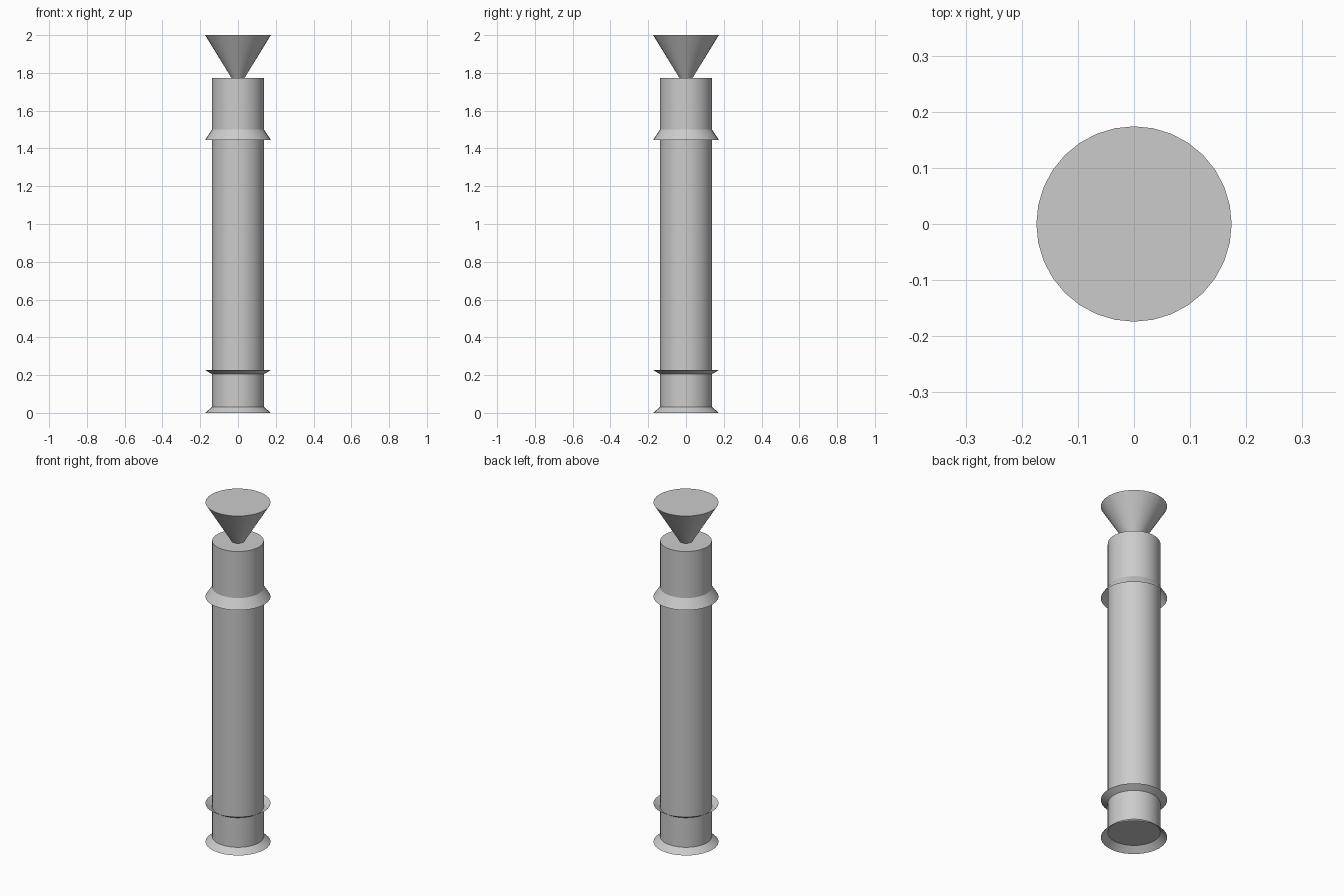
import bpy, bmesh, math
from mathutils import Matrix

if "Cube" in bpy.data.objects:
    bpy.data.objects.remove(bpy.data.objects["Cube"])

SIDES = 32
SHAFT_R = 0.138   # column radius
RIM_R = 0.174     # radius of every flared rim


def round_part(name, z0, z1, r0, r1, keep_bottom=False, keep_top=False):
    """Tapered round part between two heights, with optional end caps."""
    bm = bmesh.new()
    bmesh.ops.create_cone(bm, cap_ends=True, segments=SIDES, radius1=r0,
                          radius2=r1, depth=z1 - z0,
                          matrix=Matrix.Translation((0, 0, (z0 + z1) / 2)))
    drop = [f for f in bm.faces
            if (f.normal.z < -0.99 and not keep_bottom)
            or (f.normal.z > 0.99 and not keep_top)]
    bmesh.ops.delete(bm, geom=drop, context='FACES_ONLY')
    mesh = bpy.data.meshes.new(name)
    bm.to_mesh(mesh)
    bm.free()
    obj = bpy.data.objects.new(name, mesh)
    bpy.context.collection.objects.link(obj)
    # Smooth round walls, crisp rims
    bpy.ops.object.select_all(action='DESELECT')
    obj.select_set(True)
    bpy.context.view_layer.objects.active = obj
    bpy.ops.object.shade_smooth_by_angle(angle=math.radians(30))
    return obj


# Main column, closed at both ends
round_part("column", 0.031, 1.774, SHAFT_R, SHAFT_R, True, True)

# Thin open skirts and collar around the column
round_part("base_skirt", 0.0, 0.031, RIM_R, SHAFT_R)
round_part("lower_collar", 0.205, 0.227, SHAFT_R, RIM_R)
round_part("upper_skirt", 1.445, 1.50, RIM_R, SHAFT_R)

# Inverted cone on top, closed above
round_part("top_cone", 1.774, 2.0, 0.035, RIM_R, False, True)
